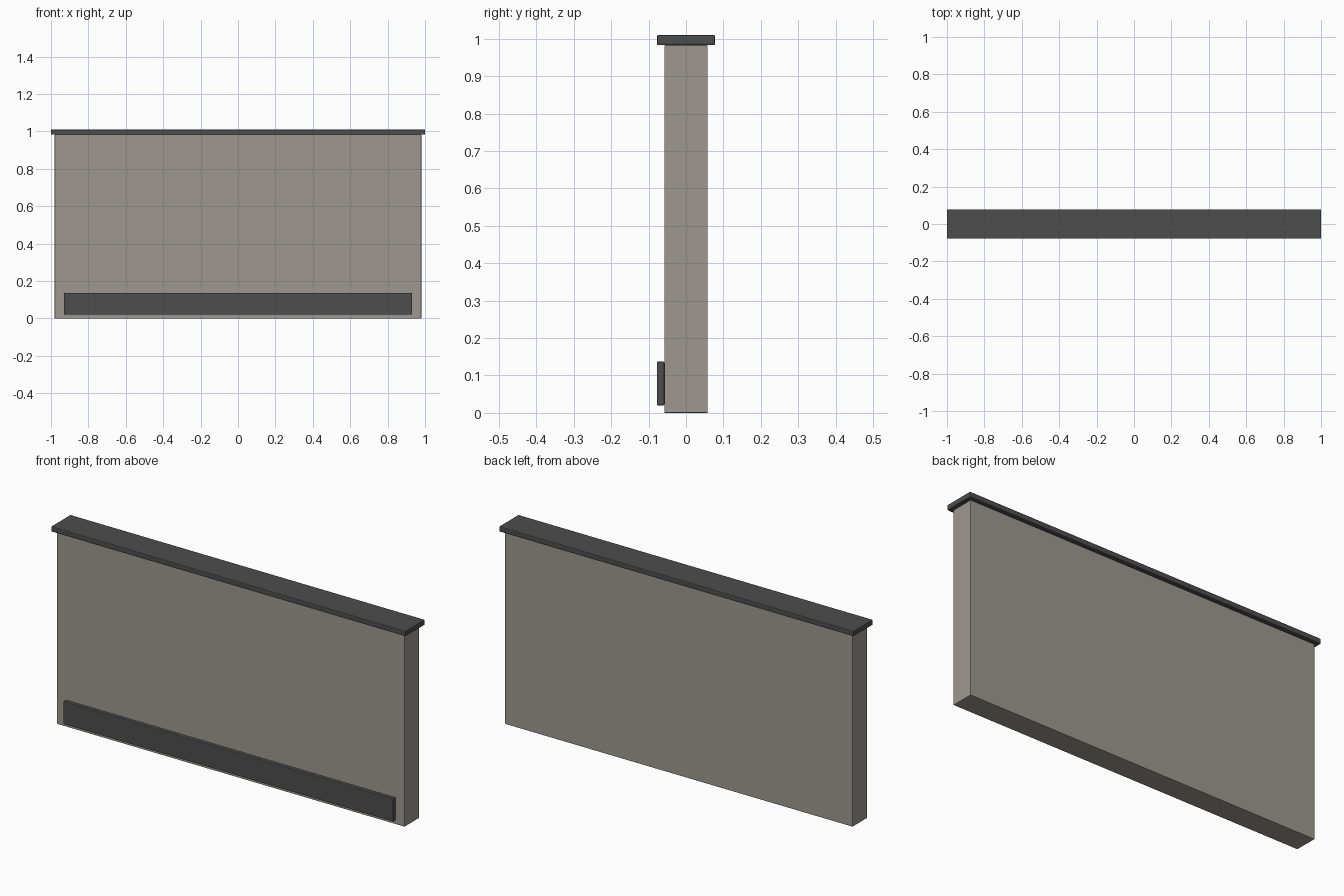
import bpy
import bmesh
from mathutils import Vector

cube = bpy.data.objects.get("Cube")
if cube:
    bpy.data.objects.remove(cube, do_unlink=True)


def material(name, colour):
    mat = bpy.data.materials.new(name)
    mat.use_nodes = True
    mat.diffuse_color = colour
    mat.node_tree.nodes["Principled BSDF"].inputs["Base Color"].default_value = colour
    return mat


def box(name, low, high, bevel, mat):
    """Box between two corners with slightly softened edges."""
    low, high = Vector(low), Vector(high)
    bm = bmesh.new()
    bmesh.ops.create_cube(bm, size=1)
    bmesh.ops.scale(bm, vec=high - low, verts=bm.verts)
    mesh = bpy.data.meshes.new(name)
    bm.to_mesh(mesh)
    bm.free()
    mesh.materials.append(mat)
    obj = bpy.data.objects.new(name, mesh)
    obj.location = (low + high) / 2
    bpy.context.collection.objects.link(obj)
    mod = obj.modifiers.new("soft_edges", "BEVEL")
    mod.width = bevel
    mod.segments = 2
    return obj


stone = material("warm_grey_plaster", (0.34, 0.315, 0.28, 1))
dark = material("dark_grey_trim", (0.075, 0.075, 0.075, 1))

# Wall slab
box("wall_panel", (-0.98, -0.058, 0), (0.98, 0.058, 0.983), 0.002, stone)
# Overhanging cap along the top
box("top_cap", (-1, -0.078, 0.983), (1, 0.078, 1.01), 0.004, dark)
# Baseboard on the front face
box("front_baseboard", (-0.93, -0.078, 0.02), (0.93, -0.058, 0.137), 0.003, dark)
